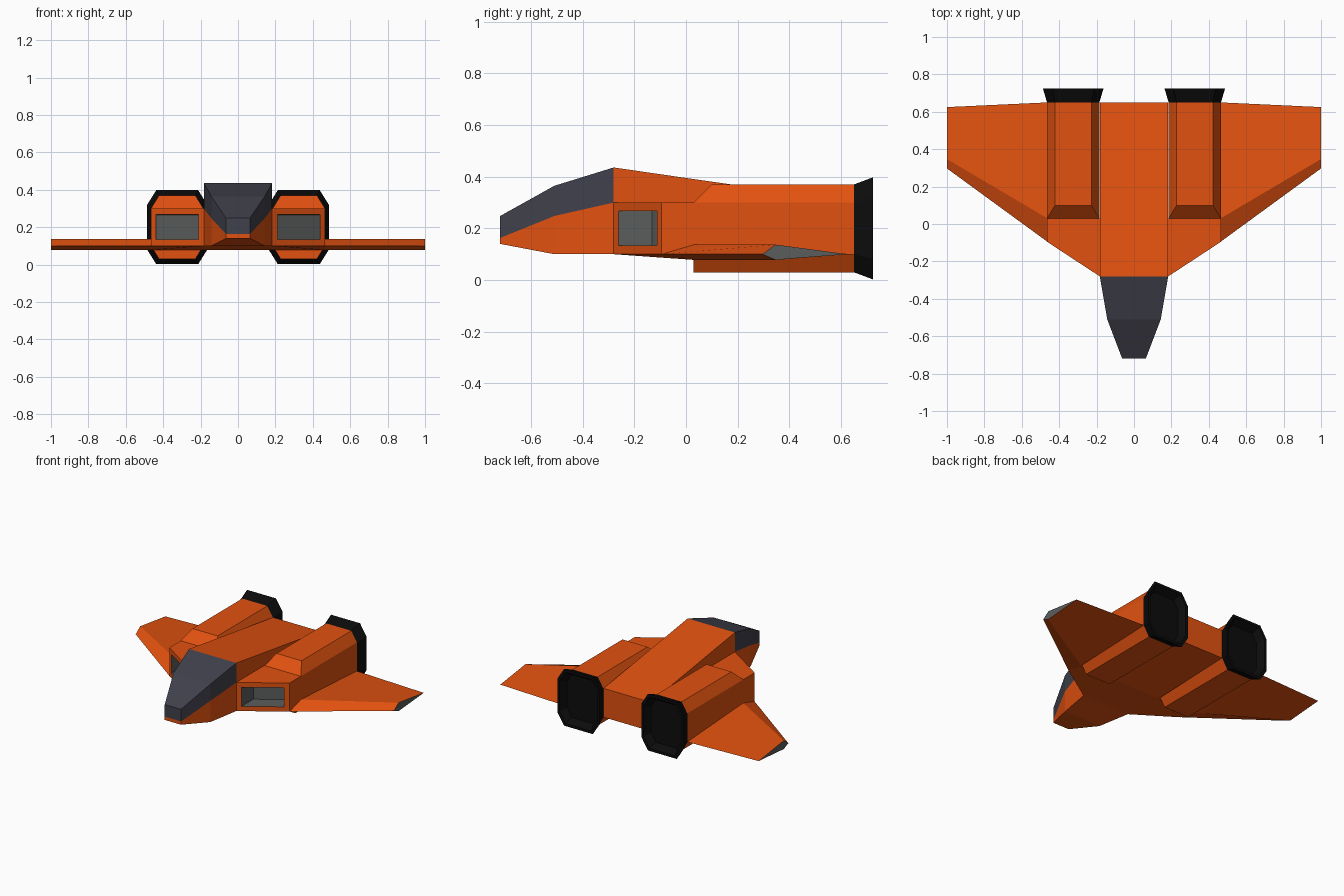
import bpy, bmesh
from mathutils import Vector

if "Cube" in bpy.data.objects:
    bpy.data.objects.remove(bpy.data.objects["Cube"])


def material(name, rgb):
    m = bpy.data.materials.new(name)
    m.diffuse_color = (*rgb, 1)
    m.use_nodes = True
    m.node_tree.nodes["Principled BSDF"].inputs["Base Color"].default_value = m.diffuse_color
    return m


ORANGE = material("orange_paint", (0.76, 0.083, 0.005))
CANOPY = material("dark_canopy", (0.052, 0.052, 0.072))
GREY = material("grey_metal", (0.105, 0.11, 0.11))
BLACK = material("black_exhaust", (0.0035, 0.0035, 0.0035))


def loft(sections):
    """Closed skin through matching point loops."""
    bm = bmesh.new()
    rings = [[bm.verts.new(p) for p in s] for s in sections]
    n = len(rings[0])
    for a, b in zip(rings, rings[1:]):
        for i in range(n):
            j = (i + 1) % n
            bm.faces.new((a[i], a[j], b[j], b[i]))
    bm.faces.new(rings[0][::-1])
    bm.faces.new(rings[-1])
    bmesh.ops.remove_doubles(bm, verts=bm.verts, dist=1e-4)
    bmesh.ops.recalc_face_normals(bm, faces=bm.faces)
    bm.normal_update()
    return bm


def finish(name, bm, mats, mirror=False):
    me = bpy.data.meshes.new(name)
    bm.to_mesh(me)
    bm.free()
    for m in mats:
        me.materials.append(m)
    ob = bpy.data.objects.new(name, me)
    bpy.context.collection.objects.link(ob)
    if mirror:
        mod = ob.modifiers.new("mirror", 'MIRROR')
        mod.use_mirror_merge = False
    return ob


def box_section(y, w, z0, z1):
    return [(-w, y, z0), (w, y, z0), (w, y, z1), (-w, y, z1)]


def octagon(y, hw, hh, cx, cz, x=0.325, z=0.2):
    q = [(hw, -hh + cz), (hw, hh - cz), (hw - cx, hh), (-hw + cx, hh),
         (-hw, hh - cz), (-hw, -hh + cz), (-hw + cx, -hh), (hw - cx, -hh)]
    return [(x + a, y, z + b) for a, b in q]


# Nose stations: y, half width, bottom, colour split, top
nose = [(-0.72, 0.063, 0.14, 0.163, 0.248),
        (-0.51, 0.143, 0.10, 0.248, 0.365),
        (-0.28, 0.183, 0.10, 0.30, 0.436)]
finish("lower_nose", loft([box_section(y, w, b, m) for y, w, b, m, t in nose]), [ORANGE])
finish("canopy", loft([box_section(y, w, m, t) for y, w, b, m, t in nose]), [CANOPY])

# Central body tapering down to the rear
finish("fuselage", loft([box_section(-0.28, 0.183, 0.10, 0.436),
                         box_section(0.03, 0.183, 0.078, 0.391),
                         box_section(0.65, 0.183, 0.10, 0.302)]), [ORANGE])

# Swept air intake with a grey recess running straight back
bm = loft([[(0.183, -0.28, 0.10), (0.465, -0.095, 0.10),
            (0.465, -0.095, 0.30), (0.183, -0.28, 0.30)],
           [(0.183, 0.03, 0.078), (0.465, 0.03, 0.078),
            (0.465, 0.03, 0.30), (0.183, 0.03, 0.30)]])
front = max((f for f in bm.faces if f.normal.x > 0.1), key=lambda f: -f.normal.y)
bmesh.ops.inset_individual(bm, faces=[front], thickness=0.047)
walls = bmesh.ops.inset_individual(bm, faces=[front], thickness=0.0005)["faces"]
bmesh.ops.translate(bm, verts=front.verts[:], vec=Vector((0, 0.13, 0)))
for f in walls + [front]:
    f.material_index = 1
finish("air_intake", bm, [ORANGE, GREY], True)

# Engine pod: octagonal, sloped at the upper front
pod = (0.14, 0.17, 0.043, 0.07)
start = octagon(0.03, *pod)
start[2], start[3] = start[1], start[4]
finish("engine_pod", loft([start, octagon(0.10, *pod), octagon(0.65, *pod)]), [ORANGE], True)

# Flared exhaust with a shallow hollow
finish("exhaust", loft([octagon(0.65, *pod),
                        octagon(0.725, 0.162, 0.198, 0.05, 0.08),
                        octagon(0.725, 0.145, 0.18, 0.045, 0.073),
                        octagon(0.68, 0.12, 0.15, 0.037, 0.06)]), [BLACK], True)

# Wing: diamond section, grey tip face


def wing_section(x, lead, ridge, trail):
    return [(x, lead, 0.10), (x, ridge, 0.137), (x, trail, 0.10), (x, ridge, 0.078)]


bm = loft([wing_section(0.463, -0.095, 0.03, 0.65), wing_section(1.0, 0.297, 0.347, 0.625)])
for f in bm.faces:
    f.material_index = int(f.normal.x > 0.95)
finish("wing", bm, [ORANGE, GREY], True)
